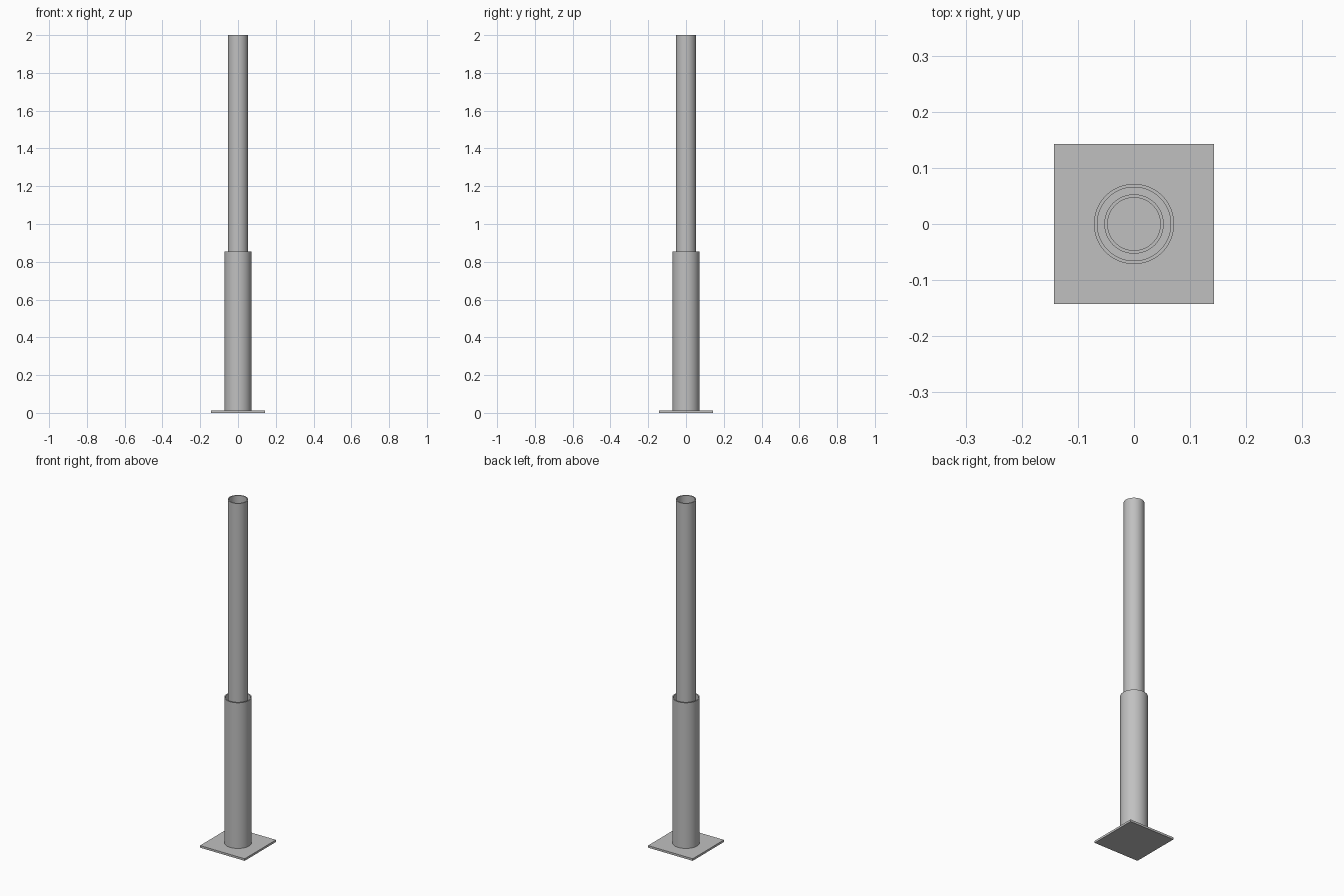
import bpy
import bmesh
import math

cube = bpy.data.objects.get("Cube")
if cube:
    bpy.data.objects.remove(cube, do_unlink=True)

SIDES = 64
PLATE_SIZE, PLATE_TOP = 0.286, 0.012

steel = bpy.data.materials.new("grey steel")
steel.use_nodes = True
GREY = (0.53, 0.53, 0.53, 1)
steel.diffuse_color = GREY
steel.node_tree.nodes["Principled BSDF"].inputs["Base Color"].default_value = GREY


def add_object(name, bm):
    bmesh.ops.recalc_face_normals(bm, faces=bm.faces)
    mesh = bpy.data.meshes.new(name)
    bm.to_mesh(mesh)
    bm.free()
    mesh.materials.append(steel)
    obj = bpy.data.objects.new(name, mesh)
    bpy.context.collection.objects.link(obj)
    return obj


def tube(name, outer, inner, bottom, top):
    """Hollow pipe: a closed rectangular wall section turned about z."""
    bm = bmesh.new()
    section = [(outer, bottom), (outer, top), (inner, top), (inner, bottom)]
    rings = []
    for i in range(SIDES):
        a = math.tau * i / SIDES
        rings.append([bm.verts.new((r * math.cos(a), r * math.sin(a), z))
                      for r, z in section])
    for i, ring in enumerate(rings):
        following = rings[(i + 1) % SIDES]
        for j in range(4):
            k = (j + 1) % 4
            bm.faces.new((ring[j], following[j], following[k], ring[k]))
    obj = add_object(name, bm)
    bpy.ops.object.select_all(action='DESELECT')
    obj.select_set(True)
    bpy.context.view_layer.objects.active = obj
    bpy.ops.object.shade_smooth_by_angle(angle=math.radians(30))


# Square base plate
bm = bmesh.new()
bmesh.ops.create_cube(bm, size=1)
bmesh.ops.scale(bm, vec=(PLATE_SIZE, PLATE_SIZE, PLATE_TOP), verts=bm.verts)
bmesh.ops.translate(bm, vec=(0, 0, PLATE_TOP / 2), verts=bm.verts)
add_object("base_plate", bm)

# Wide sleeve and the slimmer pole standing inside it
tube("outer_sleeve", 0.0715, 0.0655, PLATE_TOP, 0.855)
tube("inner_pole", 0.053, 0.047, PLATE_TOP, 2.0)
